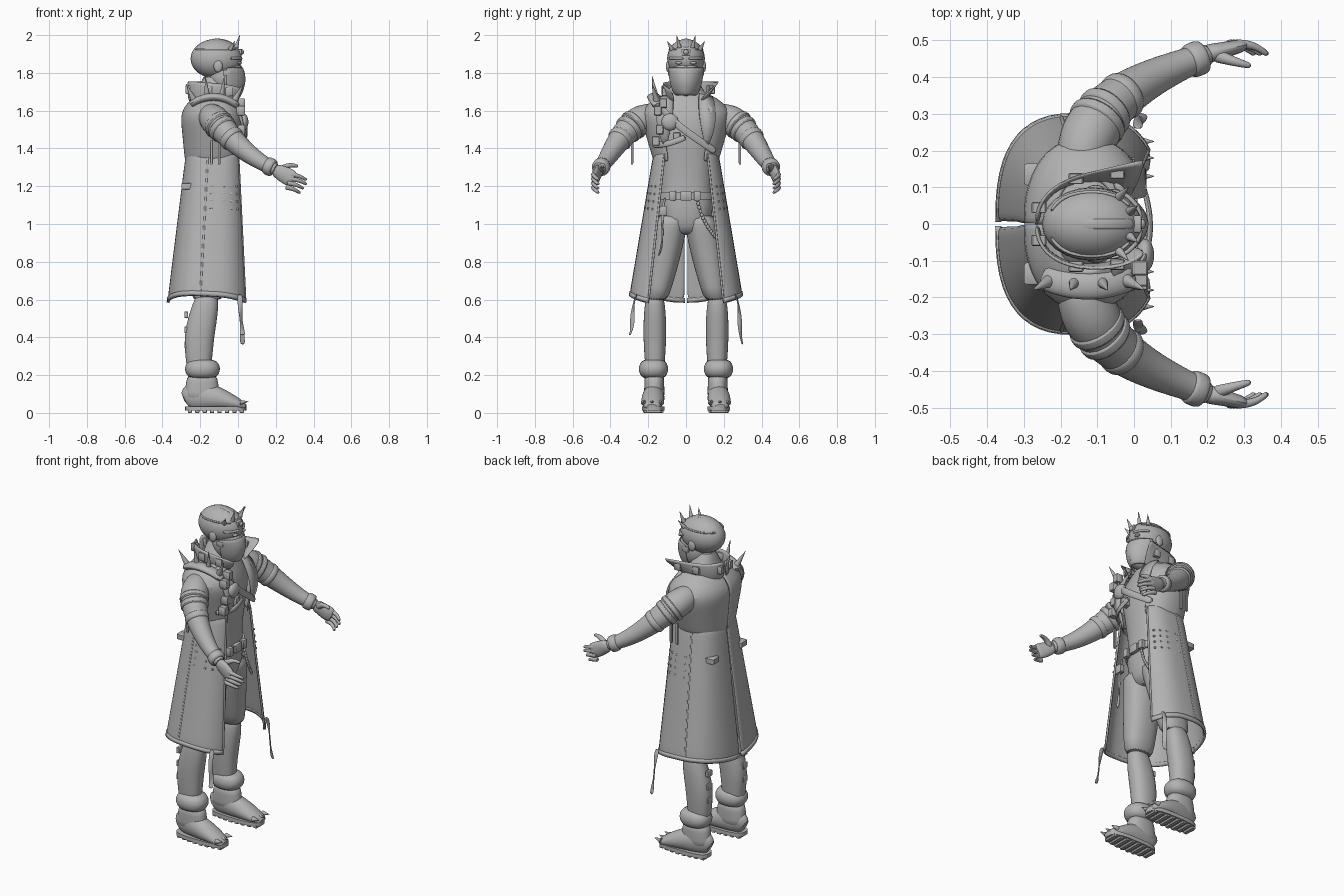
import bpy, bmesh, math
from mathutils import Vector
from mathutils.geometry import interpolate_bezier

cube = bpy.data.objects.get("Cube")
if cube:
    bpy.data.objects.remove(cube)
grey = bpy.data.materials.new("plain grey")
grey.use_nodes = True
grey.diffuse_color = (0.45, 0.45, 0.45, 1)
grey.node_tree.nodes["Principled BSDF"].inputs["Base Color"].default_value = grey.diffuse_color

def lerp(start, end, t):
    return start + (end - start) * t

def steps(count):
    return [i / (count - 1) for i in range(count)]

def hump(t):
    return math.sin(math.pi * t)

def curve(start, handle_a, handle_b, end, count=9):
    return interpolate_bezier(*map(Vector, (start, handle_a, handle_b, end)), count)

def finish(name, bm, thick=0, smooth=0):
    bmesh.ops.recalc_face_normals(bm, faces=bm.faces)
    mesh = bpy.data.meshes.new(name)
    bm.to_mesh(mesh)
    bm.free()
    mesh.materials.append(grey)
    obj = bpy.data.objects.new(name, mesh)
    bpy.context.collection.objects.link(obj)
    if thick:
        solid = obj.modifiers.new("thickness", "SOLIDIFY")
        solid.thickness, solid.offset = thick, 0
    if smooth:
        subdivide = obj.modifiers.new("smooth", "SUBSURF")
        subdivide.levels = subdivide.render_levels = smooth
    for other in bpy.context.selected_objects:
        other.select_set(False)
    obj.select_set(True)
    bpy.context.view_layer.objects.active = obj
    bpy.ops.object.shade_smooth_by_angle(angle=math.radians(40))

def skin(name, rows, closed=False, thick=0, smooth=0):
    """Skin rows of points; closed rows get end caps."""
    bm = bmesh.new()
    rings = [[bm.verts.new(point) for point in row] for row in rows]
    count = len(rings[0])
    for low, high in zip(rings, rings[1:]):
        for i in range(count if closed else count - 1):
            j = (i + 1) % count
            bm.faces.new((low[i], low[j], high[j], high[i]))
    if closed:
        bm.faces.new(rings[0])
        bm.faces.new(rings[-1])
    finish(name, bm, thick, smooth)

def arc(z, deep, wide, x=-.13, y=0, start=0, end=360, count=24, power=2.3):
    """Horizontal rounded arc of points around (x, y)."""
    points = []
    for i in range(count):
        angle = math.radians(lerp(start, end, i / (count if end - start == 360 else count - 1)))
        c, s = math.cos(angle), math.sin(angle)
        points.append(Vector((x + deep * math.copysign(abs(c) ** (2 / power), c),
                              y + wide * math.copysign(abs(s) ** (2 / power), s), z)))
    return points

def loft(name, rows):
    skin(name, [arc(*row) for row in rows], closed=True, smooth=1)

def sweep(name, path, wide, tall=None, sides=12, smooth=1):
    """Tube along a path; a radius is a number or a rule of the fraction along it."""
    path = [Vector(p) for p in path]
    tall = wide if tall is None else tall
    rows = []
    for i, (point, t) in enumerate(zip(path, steps(len(path)))):
        along = (path[min(i + 1, len(path) - 1)] - path[max(i - 1, 0)]).normalized()
        across = Vector((0, 0, 1)).cross(along)
        across = across.normalized() if across.length > 0.02 else Vector((0, 1, 0))
        a, b = [r(t) if callable(r) else r for r in (wide, tall)]
        turns = [math.tau * k / sides for k in range(sides)]
        rows.append([point + across * math.cos(v) * a + along.cross(across) * math.sin(v) * b for v in turns])
    skin(name, rows, closed=True, smooth=smooth)

def spike(name, base, tip, radius=.012):
    sweep(name, [base, tip], lambda t: radius * (1.05 - t), smooth=0)

def place(name, bm, centre, size):
    for v in bm.verts:
        v.co = Vector(c + p * length for c, p, length in zip(centre, v.co, size))
    finish(name, bm)

def box(name, centre, size):
    bm = bmesh.new()
    bmesh.ops.create_cube(bm, size=1)
    bmesh.ops.bevel(bm, geom=bm.edges[:], offset=.08, segments=1, affect='EDGES')
    place(name, bm, centre, size)

def ball(name, centre, size):
    bm = bmesh.new()
    bmesh.ops.create_uvsphere(bm, u_segments=24, v_segments=16, radius=1)
    place(name, bm, centre, size)

def coat_arc(t, grow=0):
    """Coat cross-section, chest to hem; the hem rises at the flank and the back is split."""
    row = arc(lerp(1.38, .575, t), lerp(.145, .22, t) + grow, lerp(.165, .295, t) + grow, lerp(-.125, -.15, t),
              start=36, end=179.7 if t > .4 else 180, count=22, power=2.7)
    for point, along in zip(row, steps(22)):
        point.z += .04 * t * hump(along)
    return row

def jacket_arc(t):
    """Short jacket from ribs to neck; the shoulders close in over the top third."""
    shut = max(0, t - .65) / .35
    return arc(lerp(1.33, 1.685, t), lerp(.145, .18, t) - .1 * shut ** 2, lerp(.165, .27, t) - .15 * shut ** 2,
               start=30, end=180)

def build_side(side, s):
    def part(name):
        return side + "_" + name

    def at(x, y, z):
        return Vector((x, y * s, z))

    def flip(points):
        return [at(*p) for p in points]

    # Jacket, coat skirt, raised edges and studs
    skin(part("jacket"), [flip(jacket_arc(t)) for t in steps(8)], thick=.012, smooth=1)
    skin(part("coat_skirt"), [flip(coat_arc(t)) for t in steps(10)], thick=.012, smooth=1)
    skin(part("coat_hem"), [flip(coat_arc(t, .002)) for t in (.96, .99)], thick=.014)
    for column in (0, 9):
        sweep(part("coat_seam"), flip(coat_arc(t, .002)[column] for t in steps(10)), .006)
    for row in range(4):
        for column in range(2, 9, 2):
            box(part("stud"), at(*coat_arc(.23 + row * .05, .003)[column]), (.018, .008, .01))
    box(part("back_flap"), at(-.25, .135, 1.2), (.1, .06, .035))

    # Lapel, ribbon and sleeve straps
    inner = curve((-.04, .07, 1.69), (.03, .06, 1.6), (.04, .08, 1.5), (.02, .1, 1.42))
    outer = curve((-.06, .14, 1.67), (.02, .17, 1.6), (.04, .16, 1.5), (.02, .12, 1.42))
    skin(part("lapel"), [flip(inner), flip(outer)], thick=.012)
    tail = .36 if s > 0 else .41
    sweep(part("ribbon"), flip(curve((.01, .26, .63), (.01, .3, .55), (.02, .27, .45), (.025, .3, tail))), .014, .004)
    for x in (-.14, -.1):
        box(part("sleeve_strap"), at(x, .285, 1.38), (.014, .012, .13))

    # Arm with rounded shoulder, sleeve bands and cuff
    arm = flip(curve((-.15, .15, 1.575), (-.12, .33, 1.56), (.01, .39, 1.36), (.21, .465, 1.285), 15))
    sweep(part("arm"), arm, lambda t: lerp(.095, .034, t) - .03 * max(0, 1 - t * 5), sides=16)
    for i, radius in ((4, .085), (5, .081), (7, .071), (13, .05)):
        reach = (arm[i + 1] - arm[i - 1]) * .28
        sweep(part("sleeve_band"), [arm[i] + reach * k for k in (-1, -.6, .6, 1)],
              lambda t: radius * (.88 + .12 * hump(t)), sides=16)

    # Hand
    sweep(part("palm"), flip([(lerp(.19, .3, t), lerp(.461, .487, t), lerp(1.29, 1.232, t)) for t in steps(5)]),
          lambda t: lerp(.028, .018, t), lambda t: .032 + .016 * hump(t * .7))
    for k in range(4):
        base = Vector((.275 - k * .008, .488, 1.265 - k * .023))
        tip = base + Vector((.1 - abs(k - 1) * .01, -.028, -.033))
        bend = base.lerp(tip, .6) + Vector((0, .022, .01))
        sweep(part("finger"), flip(curve(base, base.lerp(bend, .5), bend, tip, 6)), lambda t: lerp(.015, .008, t))
    sweep(part("thumb"), flip(curve((.22, .46, 1.28), (.25, .45, 1.31), (.28, .44, 1.32), (.32, .43, 1.305), 6)),
          lambda t: lerp(.02, .008, t))

    # Trouser leg, shin, calf buckles
    loft(part("trouser_leg"), [(lerp(1.06, .585, t), lerp(.125, .085, t), lerp(.09, .058, t) + .01 * hump(t),
                                lerp(-.13, -.163, t), s * lerp(.07, .158, t)) for t in steps(7)])
    loft(part("shin"), [(lerp(.64, .16, t), .054 + .026 * hump(t ** .8), .043 + .018 * hump(t ** .8),
                         lerp(-.16, -.207, min(1, t * 2)), s * .165) for t in steps(8)])
    for z in (.52, .44, .36):
        box(part("calf_buckle"), at(-.274, .17, z), (.02, .04, .035))

    # Boot with padded cuff, claws and treaded sole
    loft(part("boot_cuff"), [(lerp(.18, .285, t), .068 + .028 * hump(t), .058 + .022 * hump(t), -.188, s * .172)
                             for t in steps(5)])

    def rounded(t):
        return hump(lerp(.03, .97, t)) ** .3

    def foot_height(t):
        return lerp(.1, .03, t) * rounded(t)

    sweep(part("boot"), flip([(lerp(-.285, .045, t), lerp(.165, .182, t), foot_height(t) + .014) for t in steps(12)]),
          lambda t: lerp(.054, .068, t) * rounded(t), foot_height, sides=16)
    loft(part("boot_shaft"), [(lerp(.06, .21, t), lerp(.1, .078, t), lerp(.055, .052, t), -.19, s * .168)
                              for t in steps(4)])
    skin(part("sole"), [arc(z, .163, .06, -.118, s * .173, power=3) for z in (.012, .035)], closed=True)
    for t in steps(8):
        box(part("sole_tread"), at(lerp(-.255, .02, t), .173, .01), (.022, .08 + .03 * hump(t), .02))
    for y in (.13, .18, .225):
        spike(part("toe_claw"), at(.01, y, .055), at(.055, y, .06), .014)

    # Face and scalp details
    ball(part("eye"), at(.008, .038, 1.853), (.012, .018, .008))
    sweep(part("brow"), flip(arc(1.877, .134, .1, -.115, 0, 5, 60, 7)), .007)
    ball(part("ear"), at(-.105, .094, 1.835), (.024, .012, .032))
    box(part("mask_clip"), at(-.06, .088, 1.8), (.04, .014, .03))
    spike(part("brow_spike"), at(-.01, .035, 1.935), at(.01, .05, 2))
    spike(part("temple_spike"), at(-.04, .075, 1.925), at(-.015, .1, 1.97))
    sweep(part("scalp_seam"), flip(arc(1.925, .118, .088, -.115, 0, 30, 160, 9)), .005)

    # Tall collar: the left wing flares out, the right wing dips and hugs the neck
    flare, dip = (.13, 0) if s > 0 else (.02, .05)
    foot = arc(1.64, .13, .11, start=25, end=180, count=9)
    rim = arc(1.76, .155, .12, -.115, start=25, end=180, count=9)
    for point, t in zip(rim, steps(9)):
        point += Vector((.015, flare, -dip)) * (1 - t) ** 3
    skin(part("collar"), [flip(foot), flip(rim)], thick=.014, smooth=1)
    for column in (2, 4, 7):
        box(part("collar_buckle"), at(*foot[column].lerp(rim[column], .6)), (.04, .03, .045))

build_side("left", 1)
build_side("right", -1)

# Torso and head
loft("torso", [(.94, .08, .09), (.98, .11, .12), (1.1, .125, .155), (1.25, .11, .13), (1.5, .155, .18),
               (1.62, .12, .2), (1.7, .07, .08), (1.8, .065, .06)])
ball("skull", (-.115, 0, 1.875), (.136, .1, .105))
ball("jaw", (-.065, 0, 1.78), (.095, .083, .105))
skin("face_mask", [arc(lerp(1.68, 1.83, t), .09 + .027 * hump(t * .85), .055 + .042 * t ** .5, -.08,
                       start=-80, end=80, count=17, power=1.9) for t in steps(5)], thick=.01, smooth=1)
sweep("mask_ridge", curve((.01, 0, 1.84), (.04, 0, 1.8), (.04, 0, 1.76), (.02, 0, 1.7)), .006)
box("forehead_plate", (.008, 0, 1.91), (.025, .045, .035))
ball("forehead_lens", (.02, 0, 1.91), (.012, .014, .014))
sweep("crown_strap", curve((0, 0, 1.93), (-.06, 0, 2), (-.18, 0, 2), (-.24, 0, 1.9)), .014, .004)

# Spiked shoulder guard and chest harness on the right
sweep("shoulder_guard", curve((-.25, -.14, 1.63), (-.17, -.18, 1.69), (-.08, -.18, 1.69), (0, -.14, 1.62)), .038, .022)
for t in steps(4):
    spike("guard_spike", (lerp(-.23, -.02, t), -.155, 1.65),
          (lerp(-.275, .03, t), -.18, 1.72 + .07 * hump(lerp(.1, .9, t))), .018)
sweep("chest_strap", curve((-.03, -.16, 1.66), (.07, -.1, 1.54), (.06, .05, 1.46), (0, .16, 1.38)), .008, .02)
sweep("rib_strap", curve((-.03, -.18, 1.42), (.04, -.1, 1.42), (.04, -.1, 1.42), (.035, 0, 1.46)), .008, .016)
ball("chest_dial", (.03, -.085, 1.54), (.025, .045, .045))
for y, z in ((-.15, 1.6), (-.12, 1.64), (-.14, 1.5), (-.16, 1.44), (-.05, 1.46)):
    box("harness_block", (.015, y, z), (.045, .04, .05))

# Belt, buckles, chain and hip strap
skin("belt", [arc(z, .128, .155) for z in (1.13, 1.17)], closed=True)
for y, wide in ((0, .06), (-.07, .035), (.06, .035)):
    box("belt_buckle", (-.005, y, 1.15), (.03, wide, .05))
for link in curve((0, .06, 1.13), (0, .08, 1.03), (0, .12, .97), (-.02, .16, .93), 14):
    ball("chain_link", link, (.007, .009, .011))
sweep("hip_strap", curve((-.01, -.11, 1.14), (.01, -.15, 1.03), (0, -.1, .93), (0, -.145, .83)), .009, .006)
box("hip_pouch", (0, -.125, 1.07), (.03, .05, .05))
